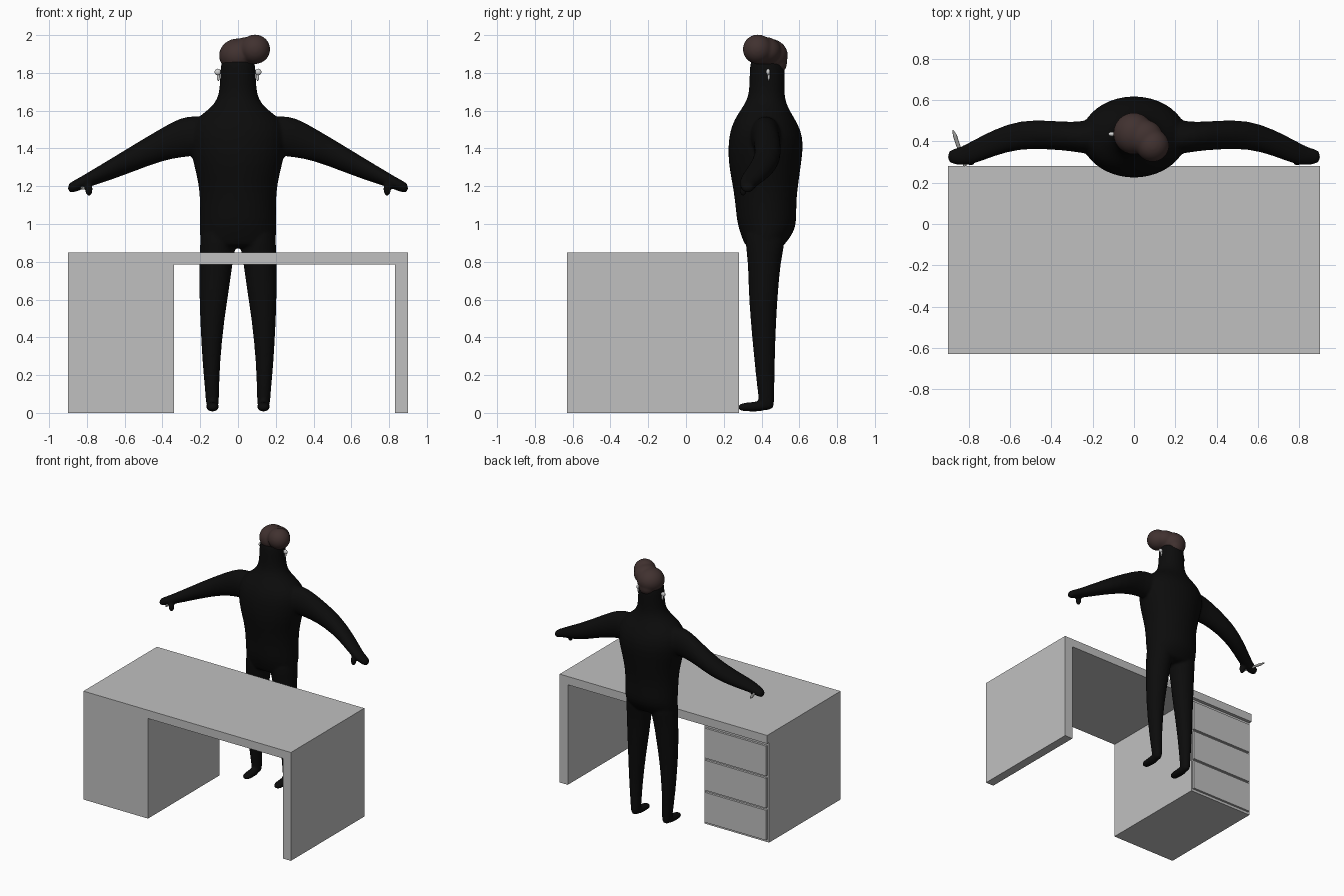
import bpy, bmesh, math
from mathutils import Matrix, Vector


def material(name, rgb):
    m = bpy.data.materials.new(name)
    m.diffuse_color = (*rgb, 1)
    return m


BLACK = material("black suit", (0.0035, 0.0035, 0.0035))
BROWN = material("dark brown hair", (0.052, 0.031, 0.029))
GREY = material("desk grey", (0.53, 0.53, 0.53))
WHITE = material("earpiece white", (0.65, 0.65, 0.65))
METAL = material("pen metal", (0.33, 0.33, 0.32))


def finish(name, bm, mat):
    bmesh.ops.recalc_face_normals(bm, faces=bm.faces)
    me = bpy.data.meshes.new(name)
    bm.to_mesh(me)
    bm.free()
    me.materials.append(mat)
    ob = bpy.data.objects.new(name, me)
    bpy.context.collection.objects.link(ob)
    return ob


def box(name, x0, x1, y0, y1, z0, z1, mat):
    bm = bmesh.new()
    bmesh.ops.create_cube(bm, size=1)
    for v in bm.verts:
        v.co = ((x0 + x1) / 2 + v.co.x * (x1 - x0),
                (y0 + y1) / 2 + v.co.y * (y1 - y0),
                (z0 + z1) / 2 + v.co.z * (z1 - z0))
    return finish(name, bm, mat)


def loft(bm, axis, rings, side=1, n=20):
    """Elliptical rings (t, a0, a1, b0, b1) along an axis; a and b are the other two axes in xyz order."""
    loops = []
    for t, a0, a1, b0, b1 in rings:
        loop = []
        for i in range(n):
            ang = math.tau * i / n
            co = [(a0 + a1) / 2 + (a1 - a0) / 2 * math.cos(ang),
                  (b0 + b1) / 2 + (b1 - b0) / 2 * math.sin(ang)]
            co.insert("xyz".index(axis), t)
            co[0] *= side
            loop.append(bm.verts.new(co))
        loops.append(loop)
    for lo, hi in zip(loops, loops[1:]):
        for i in range(n):
            j = (i + 1) % n
            bm.faces.new((lo[i], lo[j], hi[j], hi[i]))
    bm.faces.new(loops[0])
    bm.faces.new(loops[-1])


def ellipsoid(bm, centre, radii, rot=Matrix()):
    bmesh.ops.create_icosphere(bm, subdivisions=4, radius=1,
                               matrix=Matrix.Translation(centre) @ rot @ Matrix.Diagonal((*radii, 1)))


def blend(ob, voxel, smooth, subdivide=True):
    """Fuse overlapping volumes into one soft skin."""
    if subdivide:
        ob.modifiers.new("round", 'SUBSURF').levels = 1
        ob.modifiers["round"].render_levels = 1
    r = ob.modifiers.new("fuse", 'REMESH')
    r.mode, r.voxel_size, r.use_smooth_shade = 'VOXEL', voxel, True
    s = ob.modifiers.new("soften", 'SMOOTH')
    s.factor, s.iterations = 0.5, smooth


# Desk: top, side panel, cabinet and three drawer fronts
box("desk_top", -0.9, 0.9, -0.63, 0.28, 0.785, 0.85, GREY)
box("desk_side_panel", 0.83, 0.9, -0.63, 0.28, 0, 0.785, GREY)
box("desk_cabinet", -0.9, -0.34, -0.63, 0.255, 0, 0.785, GREY)
for i in range(3):
    z = 0.02 + i * 0.252
    box(f"drawer_{i + 1}", -0.885, -0.35, 0.255, 0.272, z, z + 0.235, GREY)

# Body: torso, neck and head
bm = bmesh.new()
loft(bm, "z", [
    (0.87, -0.195, 0.195, 0.318, 0.51),
    (0.91, -0.203, 0.203, 0.302, 0.538),
    (0.96, -0.205, 0.205, 0.282, 0.575),
    (1.02, -0.205, 0.205, 0.266, 0.588),
    (1.12, -0.203, 0.203, 0.258, 0.585),
    (1.22, -0.212, 0.212, 0.242, 0.598),
    (1.32, -0.238, 0.238, 0.222, 0.612),
    (1.42, -0.262, 0.262, 0.22, 0.626),
    (1.50, -0.262, 0.262, 0.232, 0.61),
    (1.56, -0.225, 0.225, 0.258, 0.576),
    (1.61, -0.15, 0.15, 0.292, 0.545),
    (1.66, -0.11, 0.11, 0.325, 0.525),
    (1.72, -0.097, 0.097, 0.335, 0.522),
    (1.82, -0.095, 0.095, 0.335, 0.525),
    (1.87, -0.088, 0.088, 0.342, 0.515),
    (1.91, -0.05, 0.05, 0.38, 0.48)])
for s in (1, -1):
    # Arm and hand
    loft(bm, "x", [
        (0.12, 0.34, 0.51, 1.38, 1.56),
        (0.22, 0.335, 0.505, 1.36, 1.575),
        (0.30, 0.352, 0.492, 1.352, 1.568),
        (0.40, 0.36, 0.502, 1.335, 1.512),
        (0.55, 0.366, 0.506, 1.278, 1.422),
        (0.68, 0.328, 0.458, 1.23, 1.342),
        (0.78, 0.287, 0.405, 1.198, 1.282),
        (0.84, 0.283, 0.372, 1.178, 1.246),
        (0.88, 0.29, 0.363, 1.162, 1.225),
        (0.902, 0.303, 0.35, 1.172, 1.21)], s)
    # Thumb
    ellipsoid(bm, (s * 0.79, 0.303, 1.185), (0.021, 0.02, 0.038))
    # Leg
    loft(bm, "z", [
        (1.0, 0.02, 0.195, 0.31, 0.53),
        (0.9, 0.004, 0.202, 0.312, 0.525),
        (0.8, 0.028, 0.206, 0.328, 0.502),
        (0.65, 0.046, 0.206, 0.33, 0.489),
        (0.5, 0.072, 0.202, 0.34, 0.478),
        (0.25, 0.097, 0.188, 0.363, 0.47),
        (0.08, 0.1, 0.171, 0.383, 0.468),
        (0.01, 0.102, 0.168, 0.39, 0.468)], s)
    # Foot
    loft(bm, "y", [
        (0.275, 0.112, 0.158, 0.014, 0.044),
        (0.30, 0.102, 0.168, 0.008, 0.054),
        (0.36, 0.1, 0.17, 0.007, 0.058),
        (0.43, 0.1, 0.17, 0.007, 0.07)], s)
blend(finish("body", bm, BLACK), 0.009, 5)

# Hair: cap, swept quiff, bridging lock and pointed nape
bm = bmesh.new()
ellipsoid(bm, (-0.002, 0.438, 1.892), (0.098, 0.101, 0.09))
ellipsoid(bm, (0.09, 0.38, 1.925), (0.08, 0.079, 0.078))
ellipsoid(bm, (0.05, 0.42, 1.915), (0.09, 0.085, 0.075))
ellipsoid(bm, (0.0, 0.485, 1.855), (0.062, 0.05, 0.06))
blend(finish("hair", bm, BROWN), 0.008, 6, False)

# Earpieces: round bud with a short stem
for s, label in ((1, "left"), (-1, "right")):
    bm = bmesh.new()
    ellipsoid(bm, (s * 0.107, 0.435, 1.805), (0.017, 0.011, 0.017))
    ellipsoid(bm, (s * 0.104, 0.438, 1.785), (0.008, 0.007, 0.028))
    ob = finish(f"{label}_earpiece", bm, WHITE)
    for p in ob.data.polygons:
        p.use_smooth = True


# Pen held in one hand: barrel and tapered tip
def pen_part(name, a, b, r0, r1):
    a, b = Vector(a), Vector(b)
    d = b - a
    bm = bmesh.new()
    bmesh.ops.create_cone(bm, cap_ends=True, segments=12, radius1=r0, radius2=r1, depth=d.length,
                          matrix=Matrix.Translation((a + b) / 2) @ d.to_track_quat('Z', 'Y').to_matrix().to_4x4())
    finish(name, bm, METAL)


pen_part("pen_barrel", (-0.818, 0.28, 1.19), (-0.866, 0.425, 1.2), 0.008, 0.01)
pen_part("pen_tip", (-0.866, 0.425, 1.2), (-0.877, 0.455, 1.202), 0.01, 0.003)
